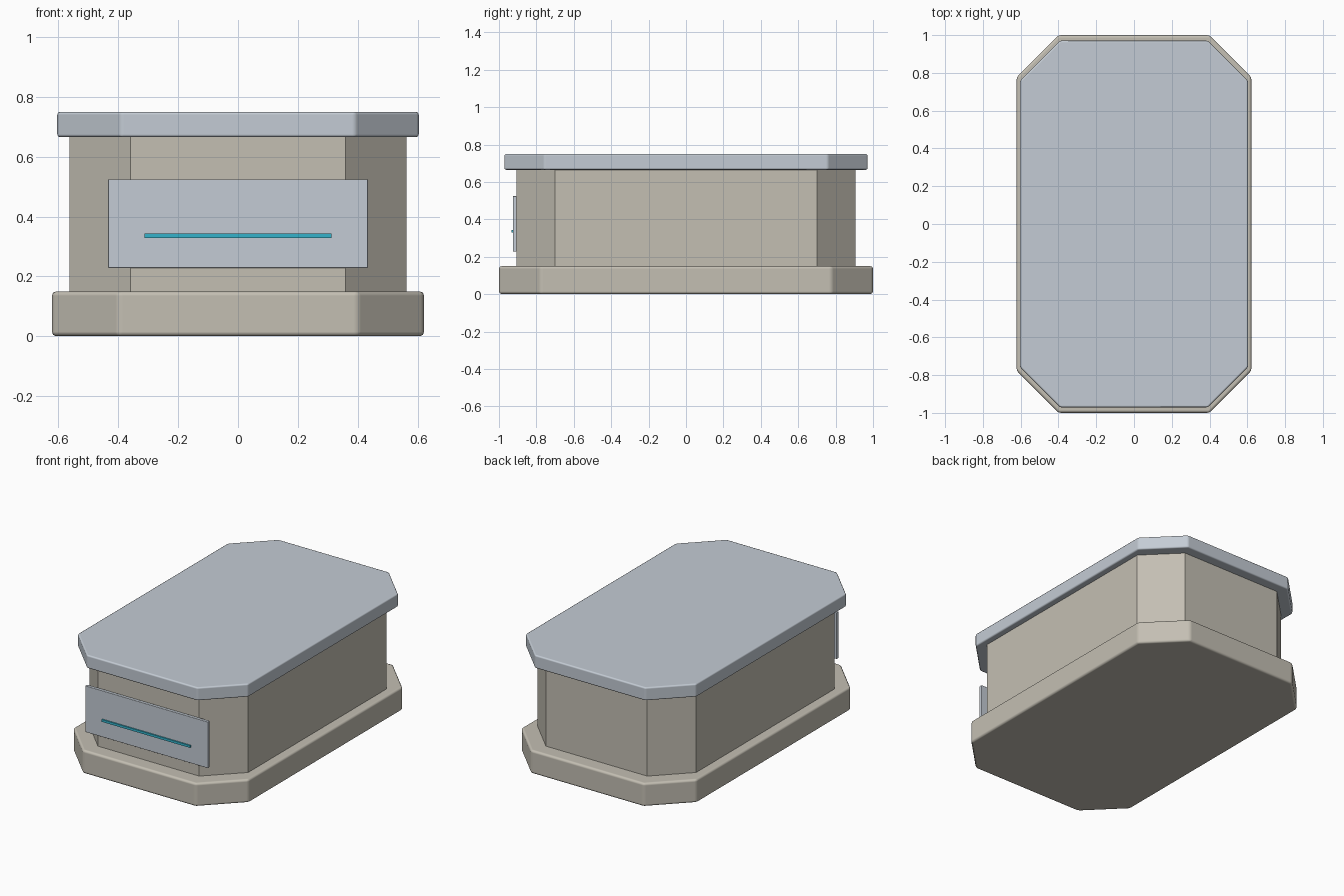
import bpy, bmesh, math

if "Cube" in bpy.data.objects:
    bpy.data.objects.remove(bpy.data.objects["Cube"])


def material(name, rgb):
    m = bpy.data.materials.new(name)
    m.diffuse_color = (*rgb, 1)
    m.use_nodes = True
    m.node_tree.nodes["Principled BSDF"].inputs["Base Color"].default_value = m.diffuse_color
    return m


STONE = material("warm_stone", (0.55, 0.52, 0.45))
METAL = material("pale_metal", (0.55, 0.60, 0.66))
GLOW = material("cyan_glow", (0.035, 0.45, 0.60))


def prism(name, outline, z0, z1, mat, bevel=0.0):
    """Extrude a flat outline from z0 to z1, with optional rounded edges."""
    bm = bmesh.new()
    face = bm.faces.new([bm.verts.new((x, y, z0)) for x, y in outline])
    top = bmesh.ops.extrude_face_region(bm, geom=[face])["geom"]
    bmesh.ops.translate(bm, vec=(0, 0, z1 - z0),
                        verts=[v for v in top if isinstance(v, bmesh.types.BMVert)])
    bmesh.ops.recalc_face_normals(bm, faces=bm.faces)
    mesh = bpy.data.meshes.new(name)
    bm.to_mesh(mesh)
    bm.free()
    mesh.materials.append(mat)
    ob = bpy.data.objects.new(name, mesh)
    bpy.context.collection.objects.link(ob)
    if bevel:
        mod = ob.modifiers.new("edge_bevel", "BEVEL")
        mod.width = bevel
        mod.segments = 2
        mod.limit_method = "ANGLE"
        mod.angle_limit = math.radians(30)
        mod.harden_normals = True
        for p in mesh.polygons:
            p.use_smooth = True
    return ob


def octagon(x, y, cut):
    """Rectangle with its four corners cut off."""
    return [(x - cut, -y), (x, -y + cut), (x, y - cut), (x - cut, y),
            (-x + cut, y), (-x, y - cut), (-x, -y + cut), (-x + cut, -y)]


def rect(x, y0, y1):
    return [(-x, y0), (x, y0), (x, y1), (-x, y1)]


# Stacked chamfered blocks
prism("base_plinth", octagon(0.622, 1.0, 0.222), 0.0, 0.15, STONE, 0.015)
prism("body", octagon(0.563, 0.905, 0.204), 0.15, 0.665, STONE)
prism("lid", octagon(0.604, 0.971, 0.213), 0.665, 0.75, METAL, 0.01)

# Front plate with a glowing strip
prism("front_plate", rect(0.434, -0.925, -0.905), 0.228, 0.524, METAL, 0.002)
prism("light_strip", rect(0.313, -0.933, -0.925), 0.329, 0.344, GLOW)
